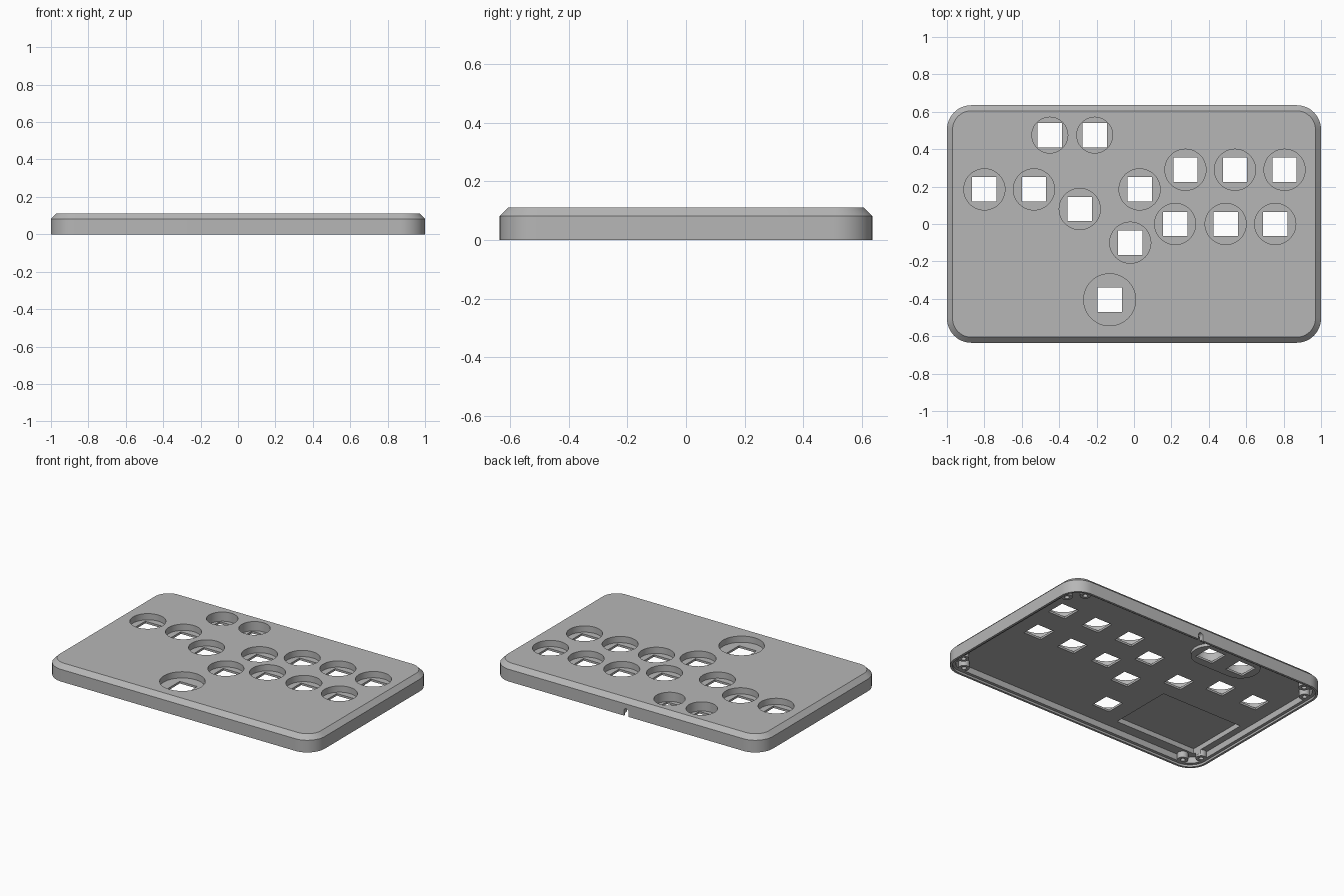
import bpy, bmesh
from math import sin, cos, pi, radians
from mathutils import Matrix

cube = bpy.data.objects.get("Cube")
if cube:
    bpy.data.objects.remove(cube, do_unlink=True)

grey = bpy.data.materials.new("plain_grey")
grey.use_nodes = True
colour = (0.47, 0.47, 0.47, 1)
grey.diffuse_color = colour
grey.node_tree.nodes["Principled BSDF"].inputs["Base Color"].default_value = colour


def outline(x, y, hx, hy, r, n=12):
    """Rounded rectangle; r = hx = hy gives a circle, r = 0 a sharp rectangle."""
    if r == 0:
        return [(x + hx, y + hy), (x - hx, y + hy), (x - hx, y - hy), (x + hx, y - hy)]
    pts = []
    for q, (sx, sy) in enumerate([(1, 1), (-1, 1), (-1, -1), (1, -1)]):
        for i in range(n + 1):
            a = (q + i / n) * pi / 2
            pts.append((x + sx * (hx - r) + r * cos(a), y + sy * (hy - r) + r * sin(a)))
    return pts


def loft(bm, layers, matrix=Matrix()):
    """Closed solid through stacked (outline, z) layers."""
    part = bmesh.new()
    rings = [[part.verts.new((px, py, z)) for px, py in pts] for pts, z in layers]
    part.faces.new(rings[0][::-1])
    part.faces.new(rings[-1])
    for lo, hi in zip(rings, rings[1:]):
        for i in range(len(lo)):
            j = (i + 1) % len(lo)
            part.faces.new((lo[i], lo[j], hi[j], hi[i]))
    bmesh.ops.remove_doubles(part, verts=part.verts, dist=1e-5)
    bmesh.ops.recalc_face_normals(part, faces=part.faces)
    part.transform(matrix)
    temp = bpy.data.meshes.new("temp")
    part.to_mesh(temp)
    part.free()
    bm.from_mesh(temp)
    bpy.data.meshes.remove(temp)


def prism(bm, shape, z0, z1, matrix=Matrix()):
    pts = outline(*shape)
    loft(bm, [(pts, z0), (pts, z1)], matrix)


def make(name, bm):
    mesh = bpy.data.meshes.new(name)
    bm.to_mesh(mesh)
    bm.free()
    mesh.materials.append(grey)
    ob = bpy.data.objects.new(name, mesh)
    bpy.context.collection.objects.link(ob)
    return ob


def combine(target, bm, operation):
    """Apply a boolean with a temporary solid."""
    tool = make("helper_solid", bm)
    tool.hide_render = True
    mod = target.modifiers.new(operation, 'BOOLEAN')
    mod.operation, mod.solver, mod.object = operation, 'EXACT', tool
    bpy.context.view_layer.update()
    graph = bpy.context.evaluated_depsgraph_get()
    mesh = bpy.data.meshes.new_from_object(target.evaluated_get(graph))
    target.modifiers.clear()
    target.data = mesh
    bpy.data.objects.remove(tool, do_unlink=True)


HX, HY, TOP, SHOULDER, CHAMFER, R = 1.0, 0.635, 0.112, 0.082, 0.03, 0.13
CEILING, SEAT = 0.056, 0.07
LOW_CEILING, LOW_SEAT = 0.036, 0.05

# Button layout: centres grouped by recess radius
main_buttons = [(-.80, .185), (-.535, .185), (-.29, .08), (.03, .185), (-.02, -.10),
                (.275, .29), (.54, .29), (.805, .29), (.22, 0), (.49, 0), (.755, 0)]
small_buttons = [(-.45, .475), (-.21, .475)]
large_button = (-.13, -.405)

# Outer shell with chamfered top rim
bm = bmesh.new()
side = outline(0, 0, HX, HY, R)
rim = outline(0, 0, HX - CHAMFER, HY - CHAMFER, R - CHAMFER)
loft(bm, [(side, 0), (side, SHOULDER), (rim, TOP)])
case = make("controller_case", bm)

# Hollow underside, with a shallow step for the base cover
for inset, depth in ((.035, CEILING), (.015, .014)):
    bm = bmesh.new()
    prism(bm, (0, 0, HX - inset, HY - inset, R - inset), -.05, depth)
    combine(case, bm, 'DIFFERENCE')

# Screw posts in the corners and the pad behind the small buttons
posts = [(sx * px, sy * py) for sx in (-1, 1) for sy in (-1, 1)
         for px, py in ((.87, .575), (.945, .49))]
bm = bmesh.new()
for x, y in posts:
    prism(bm, (x, y, .034, .034, .034, 6), .014, SEAT)
prism(bm, (-.33, .475, .24, .12, .12), LOW_CEILING, SEAT)
combine(case, bm, 'UNION')

# Round button recesses, screw holes and the shallow electronics pocket
bm = bmesh.new()
for x, y in main_buttons:
    prism(bm, (x, y, .11, .11, .11), SEAT, .2)
for x, y in small_buttons:
    prism(bm, (x, y, .096, .096, .096), LOW_SEAT, .2)
prism(bm, (*large_button, .139, .139, .139), SEAT, .2)
for x, y in posts:
    prism(bm, (x, y, .015, .015, .015, 4), -.05, .05)
prism(bm, (-.615, -.31, .305, .22, 0), .03, .09)
combine(case, bm, 'DIFFERENCE')

# Square switch openings and the cable notch in the back wall
bm = bmesh.new()
for x, y in main_buttons + small_buttons + [large_button]:
    prism(bm, (x, y, .065, .065, 0), .01, .15)
prism(bm, (0, 0, .018, .05, .018, 6), -.7, -.58, Matrix.Rotation(radians(90), 4, 'X'))
combine(case, bm, 'DIFFERENCE')

# Smooth rounded walls, keeping crisp edges
bpy.ops.object.select_all(action='DESELECT')
case.select_set(True)
bpy.context.view_layer.objects.active = case
bpy.ops.object.shade_smooth_by_angle(angle=radians(30))
